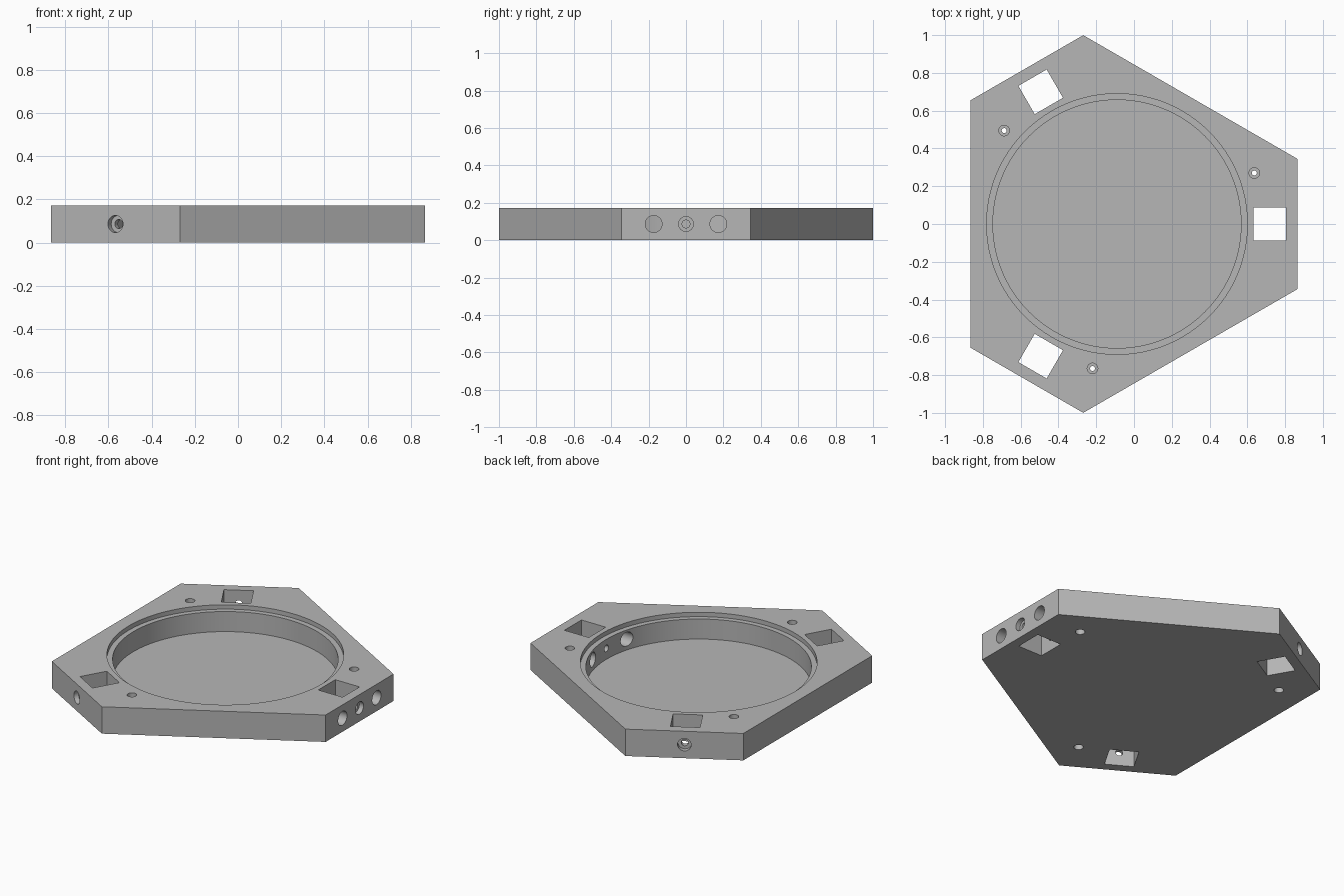
import bpy, bmesh, math
from mathutils import Matrix, Vector

if "Cube" in bpy.data.objects:
    bpy.data.objects.remove(bpy.data.objects["Cube"])

H = 0.173                 # plate height
CX = -0.09                # pocket centre on x
FACE = 0.955              # pocket centre to each short side
CENTRE = Matrix.Translation((CX, 0, 0))

grey = bpy.data.materials.new("plain grey")
grey.diffuse_color = (0.47, 0.47, 0.47, 1)
grey.use_nodes = True
grey.node_tree.nodes["Principled BSDF"].inputs["Base Color"].default_value = grey.diffuse_color


def finish(bm, name):
    mesh = bpy.data.meshes.new(name)
    bm.to_mesh(mesh)
    bm.free()
    ob = bpy.data.objects.new(name, mesh)
    bpy.context.collection.objects.link(ob)
    return ob


def turn(k):
    return CENTRE @ Matrix.Rotation(k * math.tau / 3, 4, 'Z')


# Six-sided plate, made from one short side turned three times
bm = bmesh.new()
corners = [turn(k) @ Vector((FACE, s * 0.345, 0)) for k in range(3) for s in (-1, 1)]
base = bm.faces.new([bm.verts.new(c) for c in corners])
top = bmesh.ops.extrude_face_region(bm, geom=[base])["geom"]
bmesh.ops.translate(bm, vec=(0, 0, H), verts=[v for v in top if isinstance(v, bmesh.types.BMVert)])
bmesh.ops.recalc_face_normals(bm, faces=bm.faces)
plate = finish(bm, "pocketed_plate")
plate.data.materials.append(grey)


def cut(bm):
    cutter = finish(bm, "cutter")
    cutter.data.materials.append(grey)
    cutter.hide_render = True
    mod = plate.modifiers.new("cut", 'BOOLEAN')
    mod.operation, mod.solver, mod.object = 'DIFFERENCE', 'EXACT', cutter
    bpy.context.view_layer.objects.active = plate
    bpy.ops.object.modifier_apply(modifier=mod.name)
    bpy.data.objects.remove(cutter)


def drill_down(m, x, y, r, z0, z1, seg=32):
    bm = bmesh.new()
    place = m @ Matrix.Translation((x, y, (z0 + z1) / 2))
    bmesh.ops.create_cone(bm, cap_ends=True, segments=seg, radius1=r, radius2=r,
                          depth=z1 - z0, matrix=place)
    cut(bm)


def drill_side(m, y, r, x0, x1):
    bm = bmesh.new()
    place = m @ Matrix.Translation(((x0 + x1) / 2, y, H / 2)) @ Matrix.Rotation(math.pi / 2, 4, 'Y')
    bmesh.ops.create_cone(bm, cap_ends=True, segments=32, radius1=r, radius2=r,
                          depth=x1 - x0, matrix=place)
    cut(bm)


# Round pocket with a shallow rim ledge
drill_down(CENTRE, 0, 0, 0.657, 0.016, H + 0.1, 128)
drill_down(CENTRE, 0, 0, 0.69, H - 0.028, H + 0.1, 128)

for k in range(3):
    m = turn(k)
    # Square slot through the plate
    bm = bmesh.new()
    bmesh.ops.create_cube(bm, size=1, matrix=m @ Matrix.Translation((0.808, 0, H / 2))
                          @ Matrix.Diagonal((0.173, 0.173, 0.5, 1)))
    cut(bm)
    # Upright screw hole, wide at both ends
    drill_down(m, 0.727, 0.27, 0.013, -0.1, H + 0.1)
    drill_down(m, 0.727, 0.27, 0.028, H - 0.06, H + 0.1)
    drill_down(m, 0.727, 0.27, 0.028, -0.1, 0.06)
    # Side screw hole with a wide mouth; on the right it reaches the pocket
    drill_side(m, 0, 0.021, 0.6 if k == 0 else 0.81, 1.05)
    drill_side(m, 0, 0.04, FACE - 0.03, 1.05)

# Two wide ports from the right side into the pocket
for y in (-0.173, 0.173):
    drill_side(CENTRE, y, 0.045, 0.55, 1.05)

bpy.ops.object.select_all(action='DESELECT')
plate.select_set(True)
bpy.context.view_layer.objects.active = plate
bpy.ops.object.shade_smooth_by_angle(angle=math.radians(30))
